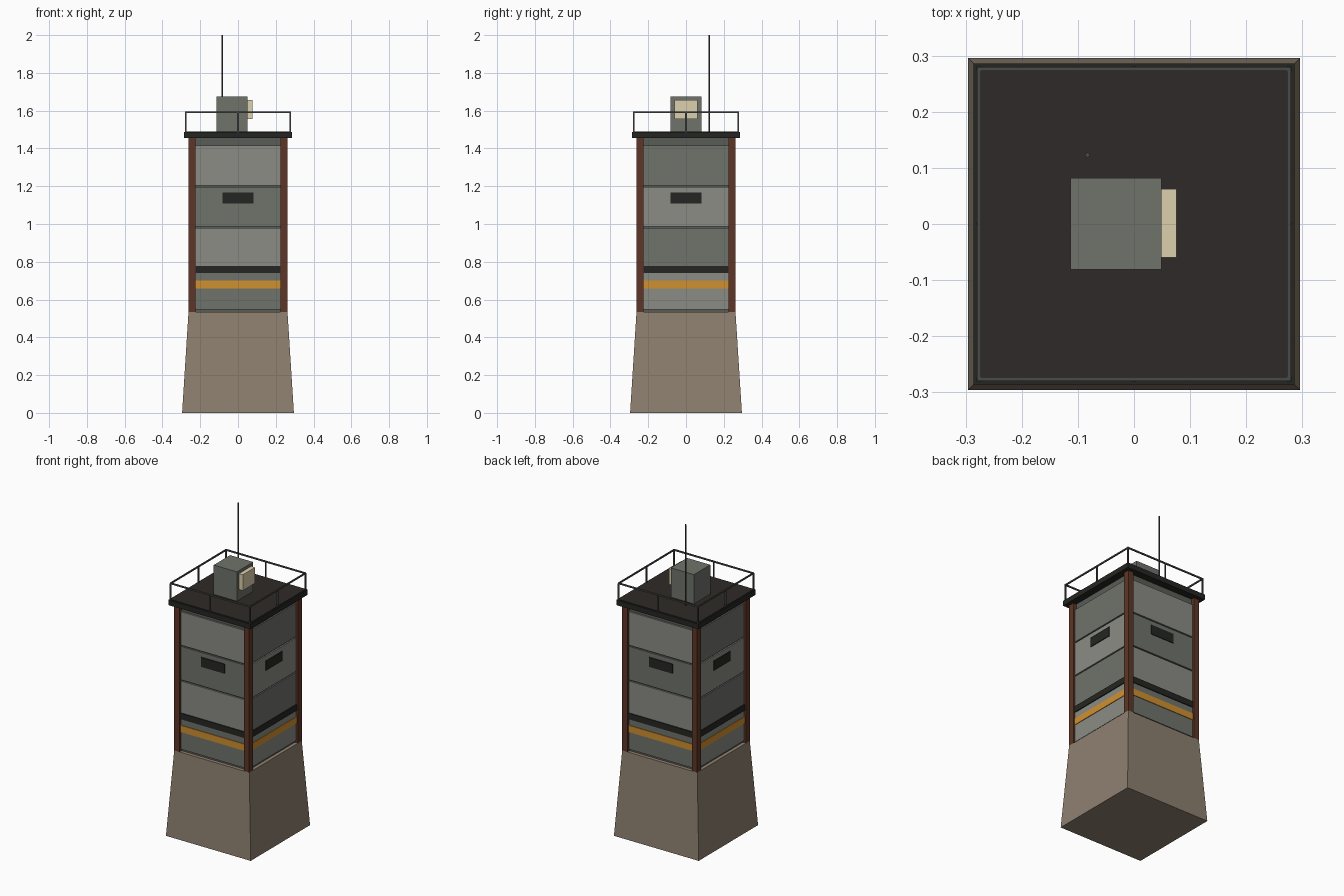
import bpy, bmesh
from math import pi
from mathutils import Matrix

if "Cube" in bpy.data.objects:
    bpy.data.objects.remove(bpy.data.objects["Cube"])


def material(name, hex_code):
    rgb = [int(hex_code[i:i + 2], 16) / 255 for i in (0, 2, 4)]
    lin = [c / 12.92 if c <= 0.04045 else ((c + 0.055) / 1.055) ** 2.4 for c in rgb]
    m = bpy.data.materials.new(name)
    m.diffuse_color = (*lin, 1)
    m.use_nodes = True
    m.node_tree.nodes["Principled BSDF"].inputs["Base Color"].default_value = m.diffuse_color
    return m


CONCRETE = material("concrete", "8E8070")
RUST = material("rust", "5E3626")
LIGHT = material("light_plate", "8A8C84")
DARK = material("dark_plate", "70736B")
CORE = material("core_grey", "5A5C57")
BLACK = material("black", "252522")
ORANGE = material("orange", "D09030")
ROOF = material("roof", "2F2A28")
STEEL = material("steel", "4A4B49")
LAMP = material("lamp", "DCD0AC")


def finish(name, bm, mat):
    me = bpy.data.meshes.new(name)
    bm.to_mesh(me)
    bm.free()
    me.materials.append(mat)
    ob = bpy.data.objects.new(name, me)
    bpy.context.collection.objects.link(ob)
    return ob


def box(name, lo, hi, mat, turn=0):
    """Box between two corners, turned about z in quarter turns."""
    size = [b - a for a, b in zip(lo, hi)]
    mid = [(a + b) / 2 for a, b in zip(lo, hi)]
    bm = bmesh.new()
    bmesh.ops.create_cube(bm, size=1, matrix=Matrix.Rotation(turn * pi / 2, 4, 'Z')
                          @ Matrix.Translation(mid) @ Matrix.Diagonal((*size, 1)))
    return finish(name, bm, mat)


# Tapered concrete base
bm = bmesh.new()
bmesh.ops.create_cube(bm, size=1)
for v in bm.verts:
    h, z = (0.262, 0.535) if v.co.z > 0 else (0.296, 0)
    v.co = (h if v.co.x > 0 else -h, h if v.co.y > 0 else -h, z)
finish("base", bm, CONCRETE)

# Tower core and roof
box("core", (-0.24, -0.24, 0.535), (0.24, 0.24, 1.455), CORE)
box("roof_slab", (-0.286, -0.286, 1.455), (0.286, 0.286, 1.488), BLACK)
box("roof_deck", (-0.278, -0.278, 1.48), (0.278, 0.278, 1.491), ROOF)

# Everything that repeats on the four sides
for i, side in enumerate(("front", "right", "back", "left")):
    box(f"{side}_corner_post", (-0.262, -0.262, 0.535), (-0.225, -0.225, 1.455), RUST, i)
    # Wall plates in alternating greys
    for k in range(4):
        z = 0.548 + 0.219 * k
        box(f"{side}_plate_{k + 1}", (-0.225, -0.249, z), (0.225, -0.235, z + 0.211),
            LIGHT if (k + i) % 2 else DARK, i)
    box(f"{side}_orange_band", (-0.226, -0.253, 0.658), (0.226, -0.235, 0.7), ORANGE, i)
    box(f"{side}_black_band", (-0.226, -0.255, 0.74), (0.226, -0.235, 0.778), BLACK, i)
    box(f"{side}_window_slot", (-0.082, -0.254, 1.108), (0.082, -0.235, 1.168), BLACK, i)
    # Railing: top bar, corner post and middle post
    box(f"{side}_rail", (-0.28, -0.28, 1.587), (0.28, -0.273, 1.596), STEEL, i)
    for n, x in (("corner", -0.2765), ("middle", 0)):
        box(f"{side}_rail_{n}_post", (x - 0.004, -0.2805, 1.485),
            (x + 0.004, -0.2725, 1.592), STEEL, i)

# Roof equipment
box("equipment_box", (-0.113, -0.081, 1.485), (0.049, 0.082, 1.676), DARK)
box("lamp_panel", (0.049, -0.06, 1.557), (0.076, 0.062, 1.657), LAMP)

# Antenna
bm = bmesh.new()
bmesh.ops.create_cone(bm, cap_ends=True, segments=8, radius1=0.0045, radius2=0.0045,
                      depth=0.515, matrix=Matrix.Translation((-0.083, 0.123, 1.7425)))
finish("antenna", bm, STEEL)
